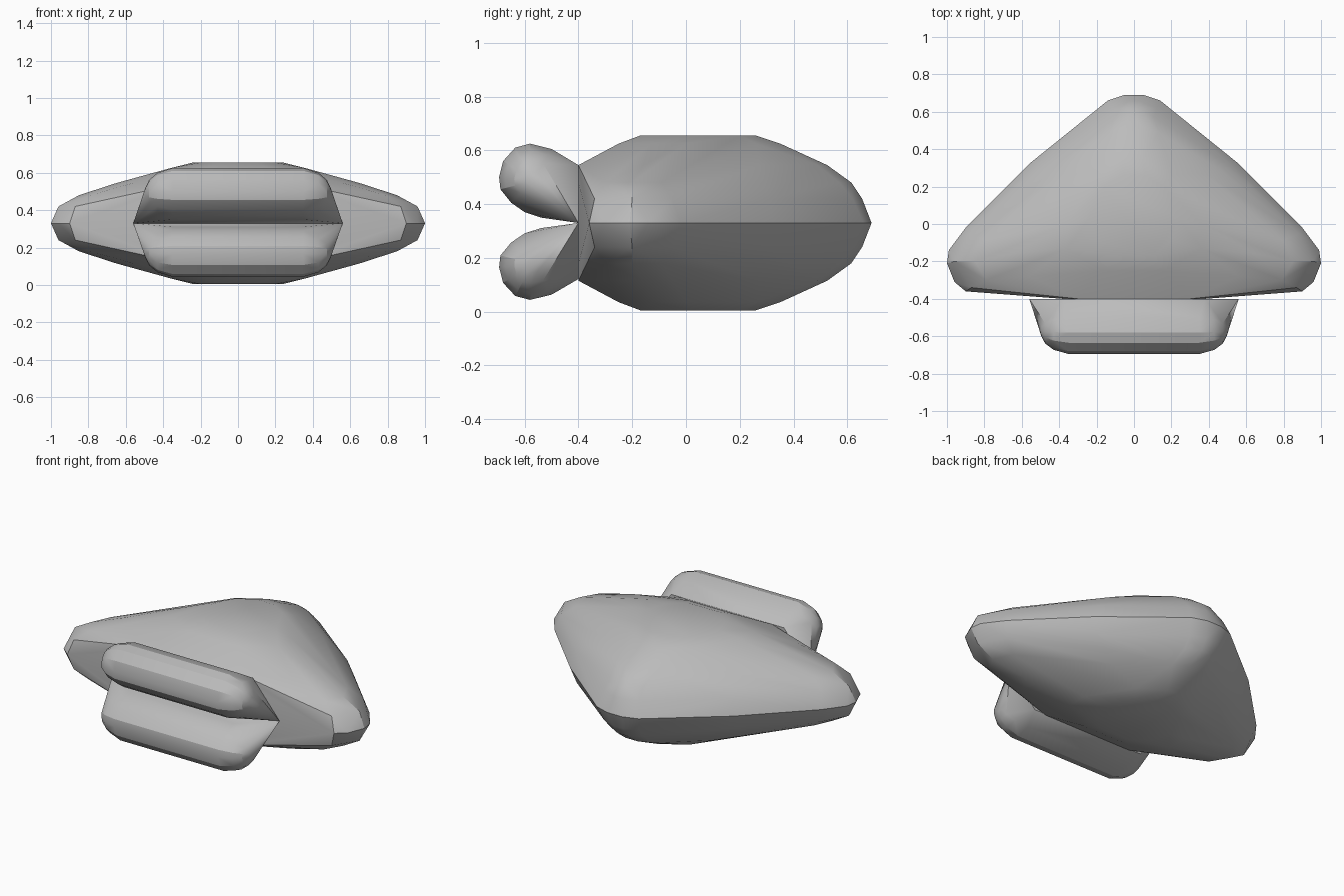
import bpy, bmesh, math

MID = 0.33  # height of the plane of symmetry

cube = bpy.data.objects.get("Cube")
if cube:
    bpy.data.objects.remove(cube, do_unlink=True)

grey = bpy.data.materials.new("plain grey")
grey.use_nodes = True
colour = (0.5, 0.5, 0.5, 1)
grey.diffuse_color = colour
grey.node_tree.nodes["Principled BSDF"].inputs["Base Color"].default_value = colour


def hull(name, points):
    """Wrap a point cloud in a convex skin."""
    bm = bmesh.new()
    for p in points:
        bm.verts.new(p)
    bmesh.ops.remove_doubles(bm, verts=bm.verts, dist=0.001)
    out = bmesh.ops.convex_hull(bm, input=bm.verts)
    spare = {e for e in out["geom_interior"] + out["geom_unused"]
             if isinstance(e, bmesh.types.BMVert)}
    bmesh.ops.delete(bm, geom=list(spare), context="VERTS")
    bmesh.ops.dissolve_limit(bm, angle_limit=math.radians(1),
                             verts=bm.verts, edges=bm.edges)
    bmesh.ops.recalc_face_normals(bm, faces=bm.faces)
    mesh = bpy.data.meshes.new(name)
    bm.to_mesh(mesh)
    bm.free()
    mesh.materials.append(grey)
    obj = bpy.data.objects.new(name, mesh)
    bpy.context.collection.objects.link(obj)
    bpy.ops.object.select_all(action="DESELECT")
    obj.select_set(True)
    bpy.context.view_layer.objects.active = obj
    bpy.ops.object.shade_smooth_by_angle(angle=math.radians(25))
    return obj


# Body: half outlines at rising distance from the middle plane, mirrored both ways
levels = {
    0.0: [(0.05, 0.69), (0.14, 0.66), (0.55, 0.33), (0.9, -0.02), (0.99, -0.14),
          (1.0, -0.21), (0.96, -0.31), (0.9, -0.36), (0.38, -0.4)],
    0.09: [(0.03, 0.655), (0.12, 0.62), (0.52, 0.31), (0.88, -0.05),
           (0.96, -0.2), (0.87, -0.34), (0.38, -0.4)],
    0.15: [(0.03, 0.615), (0.11, 0.57), (0.46, 0.29), (0.8, -0.09),
           (0.85, -0.2), (0.79, -0.3), (0.38, -0.4)],
    0.215: [(0.04, 0.525), (0.13, 0.49), (0.38, 0.27), (0.6, -0.05),
            (0.65, -0.16), (0.56, -0.28), (0.3, -0.4)],
    0.295: [(0.05, 0.35), (0.2, 0.26), (0.36, 0.0), (0.36, -0.13), (0.16, -0.25)],
    0.325: [(0.06, 0.26), (0.16, 0.2), (0.24, 0.03), (0.2, -0.09), (0.1, -0.17)],
}
hull("body", [(sx * x, y, MID + sz * h) for h, outline in levels.items()
              for x, y in outline for sx in (-1, 1) for sz in (-1, 1)])

# Lips: rounded rolls that taper to a crease where they join the body
roll = [(-0.5, 0.605), (-0.58, 0.625), (-0.635, 0.61), (-0.68, 0.56),
        (-0.695, 0.5), (-0.69, 0.455), (-0.65, 0.405), (-0.6, 0.37), (-0.54, 0.35)]
ends = [(0.35, 1.0), (0.43, 0.82), (0.475, 0.55), (0.495, 0.25)]
for name, flip in (("upper_lip", 1), ("lower_lip", -0.97)):
    points = []
    for side in (-1, 1):
        points += [(side * 0.56, -0.4, MID), (side * 0.38, -0.4, MID + flip * 0.215)]
        for x, size in ends:
            for y, z in roll:
                points.append((side * x, -0.57 + (y + 0.57) * size,
                               MID + flip * (0.155 + (z - 0.485) * size)))
    hull(name, points)
